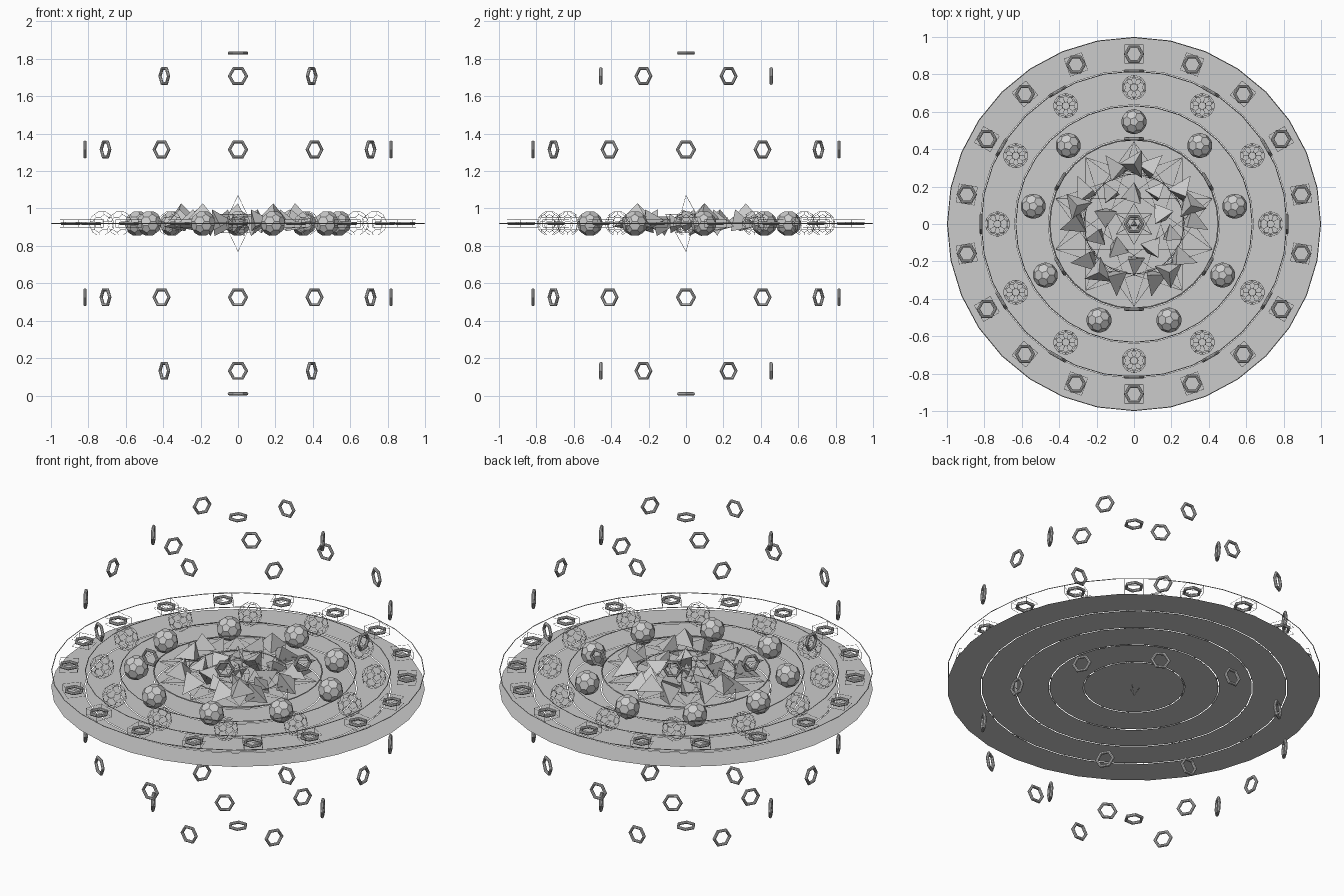
import bpy, bmesh
from math import cos, sin, pi, radians, sqrt
from mathutils import Matrix, Vector

if "Cube" in bpy.data.objects:
    bpy.data.objects.remove(bpy.data.objects["Cube"])

C = 0.92          # height of the equator
DISC_Z = 0.823    # the flat disc hangs a little below the equator


def to_object(bm, name, matrix=None):
    me = bpy.data.meshes.new(name)
    bm.to_mesh(me)
    bm.free()
    return place(me, name, matrix)


def place(data, name, matrix=None):
    ob = bpy.data.objects.new(name, data)
    bpy.context.collection.objects.link(ob)
    if matrix:
        ob.matrix_world = matrix
    return ob


def polar(r, a, z=C):
    return Matrix.Translation((r * cos(a), r * sin(a), z))


def wire(name, lines, depth, closed=False):
    cu = bpy.data.curves.new(name, 'CURVE')
    cu.dimensions = '3D'
    cu.bevel_depth = depth
    cu.bevel_resolution = 0
    for pts in lines:
        sp = cu.splines.new('POLY')
        sp.points.add(len(pts) - 1)
        for p, co in zip(sp.points, pts):
            p.co = (*co, 1)
        sp.use_cyclic_u = closed
    return cu


def edges_of(bm):
    lines = [[v.co.copy() for v in e.verts] for e in bm.edges]
    bm.free()
    return lines


def circle(r, n=32):
    return [(r * cos(2 * pi * i / n), r * sin(2 * pi * i / n), 0) for i in range(n)]


def ball(r):
    # icosahedron with its corners cut: twelve pentagons, twenty hexagons
    bm = bmesh.new()
    bmesh.ops.create_icosphere(bm, subdivisions=1, radius=r / 0.8686)
    bmesh.ops.bevel(bm, geom=bm.verts[:], affect='VERTICES',
                    offset_type='PERCENT', offset=33.3, segments=1)
    return bm


def pyramid(r, h):
    bm = bmesh.new()
    bmesh.ops.create_cone(bm, cap_ends=True, segments=3, radius1=r, radius2=0, depth=h)
    return bm


# flat disc made of bands with hairline gaps
radii = [0.0, 0.27, 0.455, 0.635, 0.82, 1.0]
for k in range(5):
    bm = bmesh.new()
    outer = [bm.verts.new(p) for p in circle(radii[k + 1] - (0.003 if k < 4 else 0))]
    if k == 0:
        bm.faces.new(outer)
    else:
        inner = [bm.verts.new(p) for p in circle(radii[k] + 0.003)]
        for i in range(32):
            j = (i + 1) % 32
            bm.faces.new((inner[i], outer[i], outer[j], inner[j]))
    to_object(bm, f"disc_band_{k}", Matrix.Translation((0, 0, DISC_Z)))
    depth = 0.004 if k == 1 else 0.0025
    place(wire("circle_line", [circle(radii[k + 1] - depth)], depth, True),
          f"circle_line_{k}", Matrix.Translation((0, 0, C)))

# hexagonal frames spread over a sphere
bpy.ops.mesh.primitive_torus_add(major_segments=6, minor_segments=8,
                                 major_radius=0.046, minor_radius=0.009)
first = bpy.context.object
hexagon = first.data
for p in hexagon.polygons:
    p.use_smooth = False
bpy.data.objects.remove(first)

for s in (-1, 1):
    place(hexagon, "pole_hexagon", Matrix.Translation((0, 0, C + s * 0.911)))
    for r, dz, n, a0 in ((0.455, 0.788, 6, 30), (0.818, 0.395, 12, 0)):
        for i in range(n):
            a = radians(a0) + 2 * pi * i / n
            upright = Matrix.Rotation(a + pi / 2, 4, 'Z') @ Matrix.Rotation(pi / 2, 4, 'X')
            place(hexagon, "sphere_hexagon", polar(r, a, C + s * dz) @ upright)

# flat hexagons on the equator, each with a wire eight-sided solid
bm = bmesh.new()
bmesh.ops.create_cone(bm, segments=4, radius1=0.07, radius2=0.07, depth=0.04)
box_wire = wire("box_wire", edges_of(bm), 0.001)
for i in range(18):
    a = pi / 2 + 2 * pi * i / 18
    place(hexagon, "equator_hexagon", polar(0.908, a))
    place(box_wire, "equator_box_wire",
          polar(0.908, a) @ Matrix.Rotation(a + pi / 4, 4, 'Z'))

# ring of wire balls with small nodes
lines = edges_of(ball(0.066))
ball_wire = wire("ball_wire", lines, 0.001)
for i in range(12):
    place(ball_wire, "wire_ball", polar(0.73, 2 * pi * i / 12))

# ring of solid faceted balls
for i in range(9):
    to_object(ball(0.068), "solid_ball", polar(0.547, pi / 2 + 2 * pi * i / 9))

# five clusters of small pyramids around the middle
for k in range(5):
    a = pi / 2 + 2 * pi * k / 5
    turn = Matrix.Rotation(a, 4, 'Z')
    lean = turn @ Matrix.Rotation(radians(60), 4, 'Y')
    to_object(pyramid(0.085, 0.085), "upper_pyramid", polar(0.32, a, 0.985) @ turn)
    to_object(pyramid(0.07, 0.1), "inner_pyramid",
              polar(0.18, a, 0.93) @ lean)
    for s in (-1, 1):
        b = a + s * radians(19)
        side = Matrix.Rotation(b + s * 0.4, 4, 'Z') @ Matrix.Rotation(radians(105), 4, 'Y')
        to_object(pyramid(0.07, 0.13), "side_pyramid", polar(0.34, b, 0.92) @ side)
    b = a + pi / 5
    to_object(pyramid(0.06, 0.1), "between_pyramid",
              polar(0.23, b, 0.91) @ Matrix.Rotation(b, 4, 'Z')
              @ Matrix.Rotation(radians(100), 4, 'Y'))

# thin star lines across the middle
star = []
for step in (3, 4):
    for i in range(10):
        star.append([(0.44 * cos(pi / 2 + 2 * pi * j / 10),
                      0.44 * sin(pi / 2 + 2 * pi * j / 10), 0) for j in (i, i + step)])
place(wire("star_lines", star, 0.001), "star_lines", Matrix.Translation((0, 0, C)))

# central pair of crossing wire pyramids, plus a small solid core
for s in (-1, 1):
    w = wire("centre_wire", edges_of(pyramid(0.11, 0.2)), 0.0012)
    place(w, "centre_wire_pyramid", Matrix.Translation((0, 0, C + s * 0.05))
          @ Matrix.Rotation(0 if s > 0 else pi, 4, 'X'))
    to_object(pyramid(0.05, 0.07), "centre_core", Matrix.Translation((0, 0, C + s * 0.015))
              @ Matrix.Rotation(0 if s > 0 else pi, 4, 'X'))
